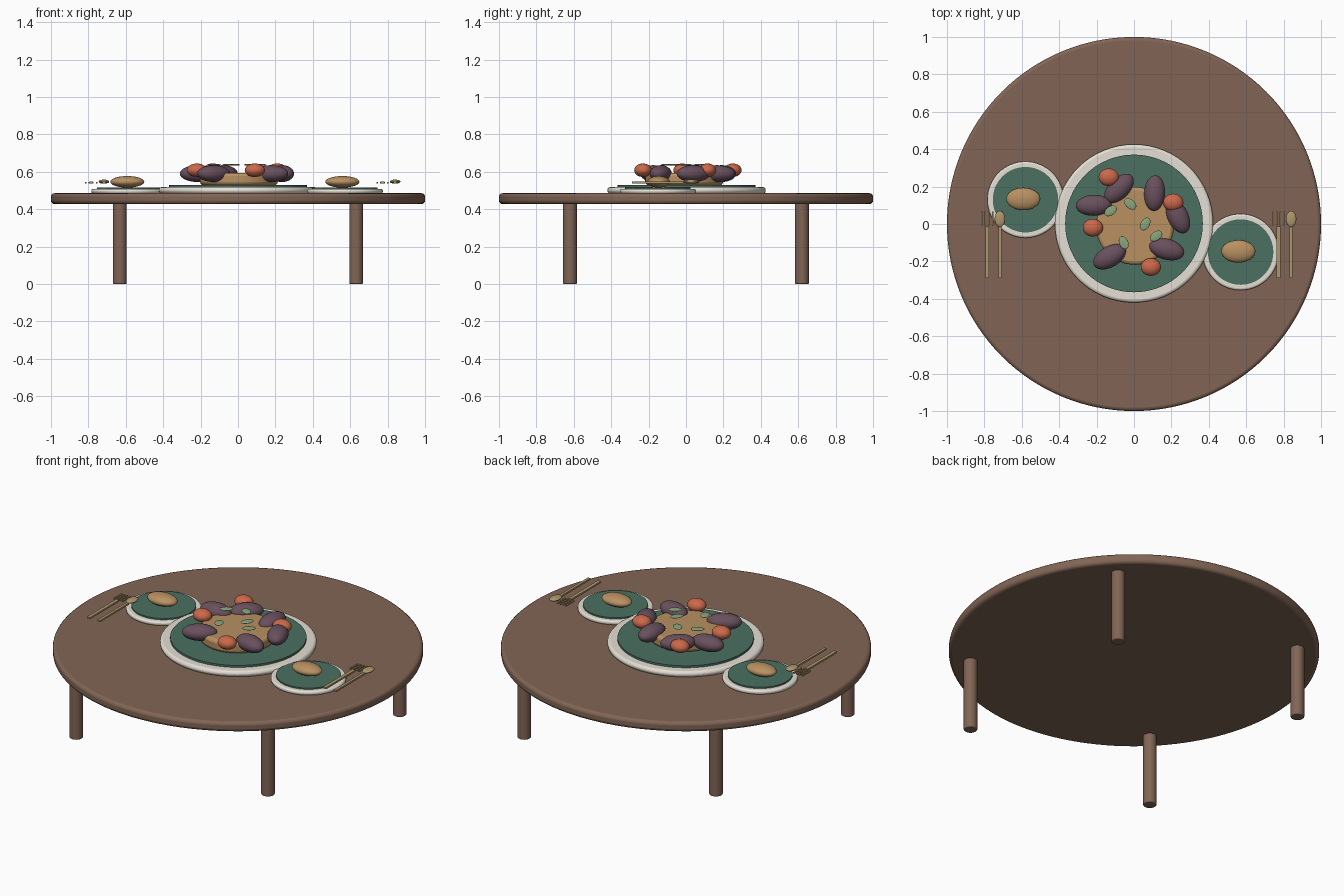
import bpy
from math import radians

if "Cube" in bpy.data.objects:
    bpy.data.objects.remove(bpy.data.objects["Cube"])


def mat(name, r, g, b):
    m = bpy.data.materials.new(name)
    m.diffuse_color = (r, g, b, 1)
    m.use_nodes = True
    m.node_tree.nodes["Principled BSDF"].inputs["Base Color"].default_value = m.diffuse_color
    return m


WOOD = mat("wood", 0.22, 0.13, 0.09)
CHINA = mat("china", 0.78, 0.74, 0.66)
GREEN = mat("green_glaze", 0.07, 0.16, 0.12)
BREAD = mat("bread", 0.48, 0.28, 0.12)
PURPLE = mat("aubergine", 0.14, 0.08, 0.11)
RED = mat("tomato", 0.60, 0.14, 0.07)
LEAF = mat("leaf", 0.25, 0.38, 0.20)
BRASS = mat("brass", 0.42, 0.31, 0.15)


def finish(name, material, bevel=0):
    o = bpy.context.object
    o.name = name
    o.data.materials.append(material)
    if bevel:
        m = o.modifiers.new("bevel", "BEVEL")
        m.width = bevel
        m.segments = 3
        m.limit_method = "ANGLE"
    return o


def disc(name, x, y, z0, z1, r, material, bevel=0, sides=64):
    bpy.ops.mesh.primitive_cylinder_add(vertices=sides, radius=r, depth=z1 - z0,
                                        location=(x, y, (z0 + z1) / 2))
    o = finish(name, material, bevel)
    bpy.ops.object.shade_smooth_by_angle(angle=radians(35))
    return o


def blob(name, loc, size, material, angle=0):
    bpy.ops.mesh.primitive_uv_sphere_add(segments=32, ring_count=16, radius=1, location=loc,
                                         rotation=(0, 0, radians(angle)))
    o = finish(name, material)
    o.scale = size
    bpy.ops.object.shade_smooth()
    return o


def bar(name, loc, size, material):
    bpy.ops.mesh.primitive_cube_add(size=1, location=loc)
    o = finish(name, material)
    o.scale = size
    return o


# table
disc("table_top", 0, 0, 0.427, 0.485, 1.0, WOOD, 0.018, 128)
for sx, side in ((-1, "left"), (1, "right")):
    for sy, end in ((-1, "front"), (1, "back")):
        disc(f"{end}_{side}_leg", sx * 0.632, sy * 0.62, 0, 0.435, 0.037, WOOD, 0.005, 32)

# serving platter with a flat loaf in the middle
disc("platter", 0, 0.003, 0.483, 0.518, 0.423, CHINA, 0.015)
disc("platter_centre", 0, 0.003, 0.51, 0.53, 0.368, GREEN)
disc("flat_loaf", 0.005, -0.01, 0.528, 0.594, 0.208, BREAD, 0.018)

# aubergines around the loaf: x, y, angle
for i, (x, y, a) in enumerate(((-0.08, 0.19, 45), (0.11, 0.165, 87), (-0.215, 0.10, 2),
                               (0.235, 0.04, 115), (0.175, -0.135, -15), (-0.13, -0.175, 30))):
    blob(f"aubergine_{i + 1}", (x, y, 0.59), (0.096, 0.056, 0.045), PURPLE, a)

# tomatoes
for i, (x, y) in enumerate(((-0.135, 0.25), (0.21, 0.115), (-0.22, -0.02), (0.09, -0.23))):
    blob(f"tomato_{i + 1}", (x, y, 0.608), (0.054, 0.047, 0.036), RED)

# herb leaves
for i, (x, y, a) in enumerate(((-0.125, 0.07, 35), (-0.02, 0.107, -40), (0.06, 0.0, 60),
                               (0.118, -0.064, 35), (-0.055, -0.10, 115))):
    blob(f"herb_leaf_{i + 1}", (x, y, 0.637), (0.037, 0.024, 0.005), LEAF, a)

# side plates with a roll
for side, x, y in (("left", -0.58, 0.13), ("right", 0.57, -0.15)):
    disc(f"{side}_plate", x, y, 0.483, 0.508, 0.204, CHINA, 0.01)
    disc(f"{side}_plate_centre", x, y, 0.50, 0.516, 0.175, GREEN)
    blob(f"{side}_roll", (x - 0.012, y + 0.004, 0.546), (0.091, 0.06, 0.031), BREAD)

# cutlery
for side, fx, sx in (("left", -0.785, -0.717), ("right", 0.773, 0.84)):
    bar(f"{side}_fork_handle", (fx, -0.15, 0.542), (0.02, 0.275, 0.01), BRASS)
    for t in range(4):
        bar(f"{side}_fork_tine_{t + 1}", (fx + (t - 1.5) * 0.019, 0.03, 0.542),
            (0.008, 0.075, 0.008), BRASS)
    bar(f"{side}_spoon_handle", (sx, -0.15, 0.542), (0.016, 0.275, 0.01), BRASS)
    blob(f"{side}_spoon_bowl", (sx, 0.027, 0.547), (0.028, 0.043, 0.011), BRASS)
